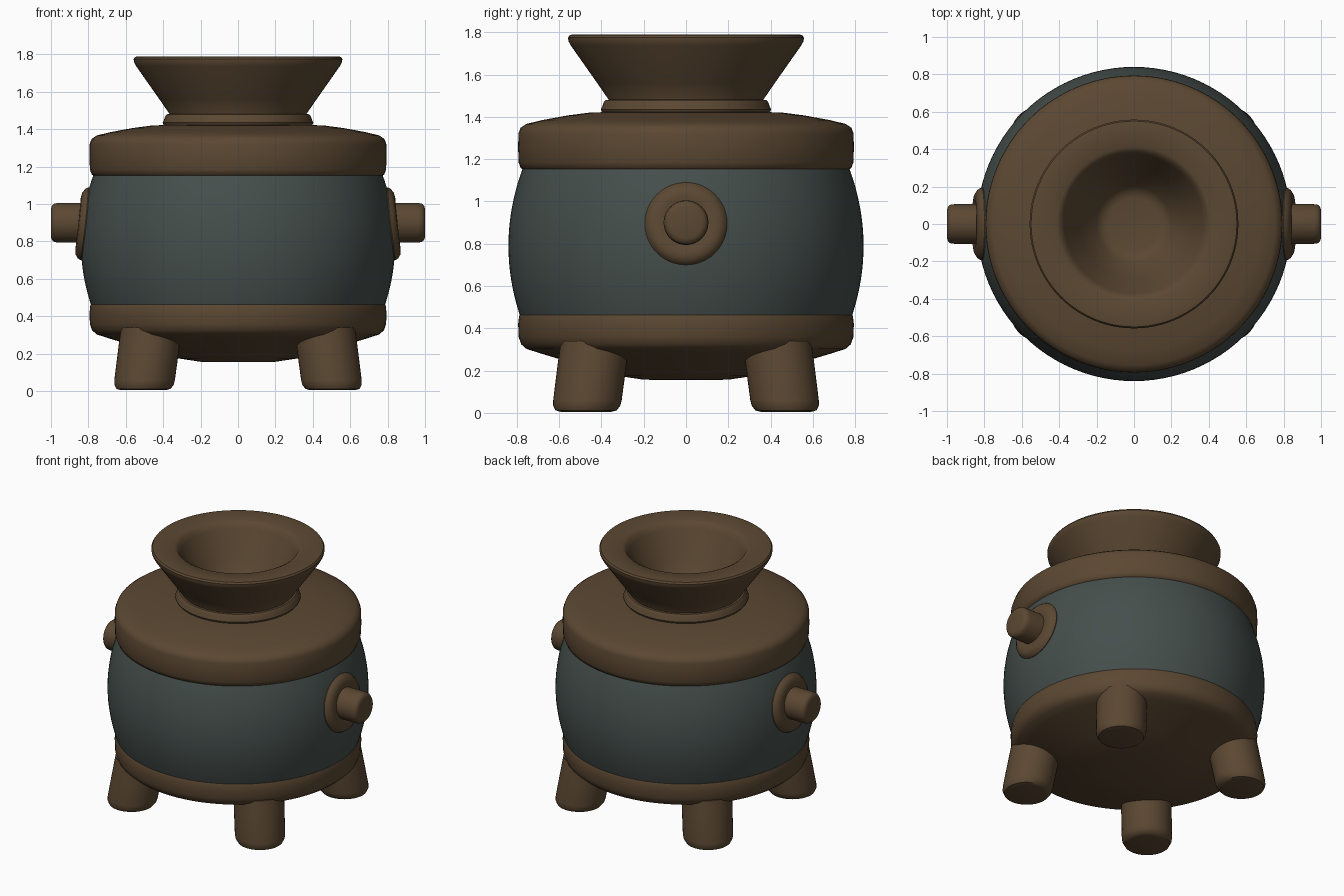
import bpy, bmesh, math
from mathutils import Vector

if "Cube" in bpy.data.objects:
    bpy.data.objects.remove(bpy.data.objects["Cube"])

SEG = 96


def material(name, rgb):
    m = bpy.data.materials.new(name)
    m.diffuse_color = (*rgb, 1)
    m.use_nodes = True
    m.node_tree.nodes["Principled BSDF"].inputs["Base Color"].default_value = m.diffuse_color
    return m


BROWN = material("brown clay", (0.105, 0.064, 0.032))
TEAL = material("dark teal glaze", (0.060, 0.078, 0.073))


def finish(name, bm, mat, angle=40):
    bmesh.ops.remove_doubles(bm, verts=bm.verts, dist=1e-5)
    bmesh.ops.recalc_face_normals(bm, faces=bm.faces)
    me = bpy.data.meshes.new(name)
    bm.to_mesh(me)
    bm.free()
    me.materials.append(mat)
    ob = bpy.data.objects.new(name, me)
    bpy.context.collection.objects.link(ob)
    bpy.ops.object.select_all(action='DESELECT')
    ob.select_set(True)
    bpy.context.view_layer.objects.active = ob
    bpy.ops.object.shade_smooth_by_angle(angle=math.radians(angle))
    return ob


def lathe(bm, profile, seg=SEG, place=lambda x, y, z: (x, y, z)):
    """Spin (radius, height) points round z; place() maps each point."""
    rings = []
    for r, z in profile:
        if r == 0:
            rings.append([bm.verts.new(place(0, 0, z))] * seg)
        else:
            rings.append([bm.verts.new(place(r * math.cos(a), r * math.sin(a), z))
                          for a in (2 * math.pi * i / seg for i in range(seg))])
    for lo, hi in zip(rings, rings[1:]):
        for i in range(seg):
            j = (i + 1) % seg
            quad = list(dict.fromkeys((lo[i], lo[j], hi[j], hi[i])))
            bm.faces.new(quad)


def turned(name, profile, mat):
    bm = bmesh.new()
    lathe(bm, profile)
    return finish(name, bm, mat)


def belly_radius(z):
    return 0.84 - 0.065 * (abs(z - 0.79) / 0.36) ** 2


# glazed belly, ends tucked inside the bands
turned("belly", [(belly_radius(0.43 + 0.76 * i / 24), 0.43 + 0.76 * i / 24)
                 for i in range(25)], TEAL)

# lower band with shallow domed underside
turned("base_band", [(0, 0.155), (0.2, 0.157), (0.32, 0.175), (0.45, 0.21), (0.6, 0.255),
                     (0.7, 0.285), (0.755, 0.303), (0.78, 0.325), (0.792, 0.36), (0.794, 0.42),
                     (0.79, 0.455), (0.782, 0.475), (0.765, 0.487), (0.74, 0.487)], BROWN)

# upper band and sloping shoulder
turned("shoulder_band", [(0.74, 1.148), (0.765, 1.148), (0.782, 1.158), (0.792, 1.185),
                         (0.794, 1.25), (0.793, 1.32), (0.783, 1.348), (0.755, 1.367),
                         (0.68, 1.385), (0.56, 1.407), (0.46, 1.42), (0.33, 1.425)], BROWN)

# ring at the foot of the neck
turned("neck_ring", [(0.36, 1.41), (0.395, 1.418), (0.403, 1.435), (0.395, 1.452),
                     (0.39, 1.468), (0.38, 1.48), (0.35, 1.483)], BROWN)

# flared mouth with flat rim and hollow bowl
turned("flared_mouth", [(0.36, 1.42), (0.365, 1.48), (0.42, 1.56), (0.545, 1.738),
                        (0.556, 1.758), (0.558, 1.775), (0.55, 1.787), (0.535, 1.79),
                        (0.41, 1.785), (0.39, 1.775), (0.37, 1.74), (0.29, 1.57),
                        (0.2, 1.42), (0.17, 1.395), (0.14, 1.388), (0, 1.385)], BROWN)

# four splayed legs
for sx in (-1, 1):
    for sy in (-1, 1):
        bm = bmesh.new()
        lathe(bm, [(0, 0.005), (0.12, 0.005), (0.145, 0.012), (0.159, 0.035),
                   (0.162, 0.06), (0.163, 0.24), (0.163, 0.34), (0, 0.34)], 40,
              lambda x, y, z: (x + sx * (0.507 - 0.13 * z), y + sy * (0.474 - 0.13 * z), z))
        finish(f"leg_{'right' if sx > 0 else 'left'}_{'back' if sy > 0 else 'front'}", bm, BROWN)

# side knobs, each with a collar that follows the belly
for sx, side in ((-1, "left"), (1, "right")):
    bm = bmesh.new()
    lathe(bm, [(0, 0.78), (0.106, 0.78), (0.106, 0.96), (0.103, 0.982), (0.092, 0.995),
               (0.075, 1.0), (0, 1.0)], 40, lambda x, y, z: (sx * z, x, y + 0.9))
    finish(f"knob_{side}", bm, BROWN)

    def on_belly(x, y, off):
        z = 0.895 + y
        return (sx * (math.sqrt(belly_radius(z) ** 2 - x * x) + off), x, z)

    bm = bmesh.new()
    lathe(bm, [(0.19, -0.02), (0.195, 0.005), (0.185, 0.02), (0.165, 0.03),
               (0.135, 0.03), (0.115, 0.022), (0.09, 0.018)], 48, on_belly)
    finish(f"knob_collar_{side}", bm, BROWN)
